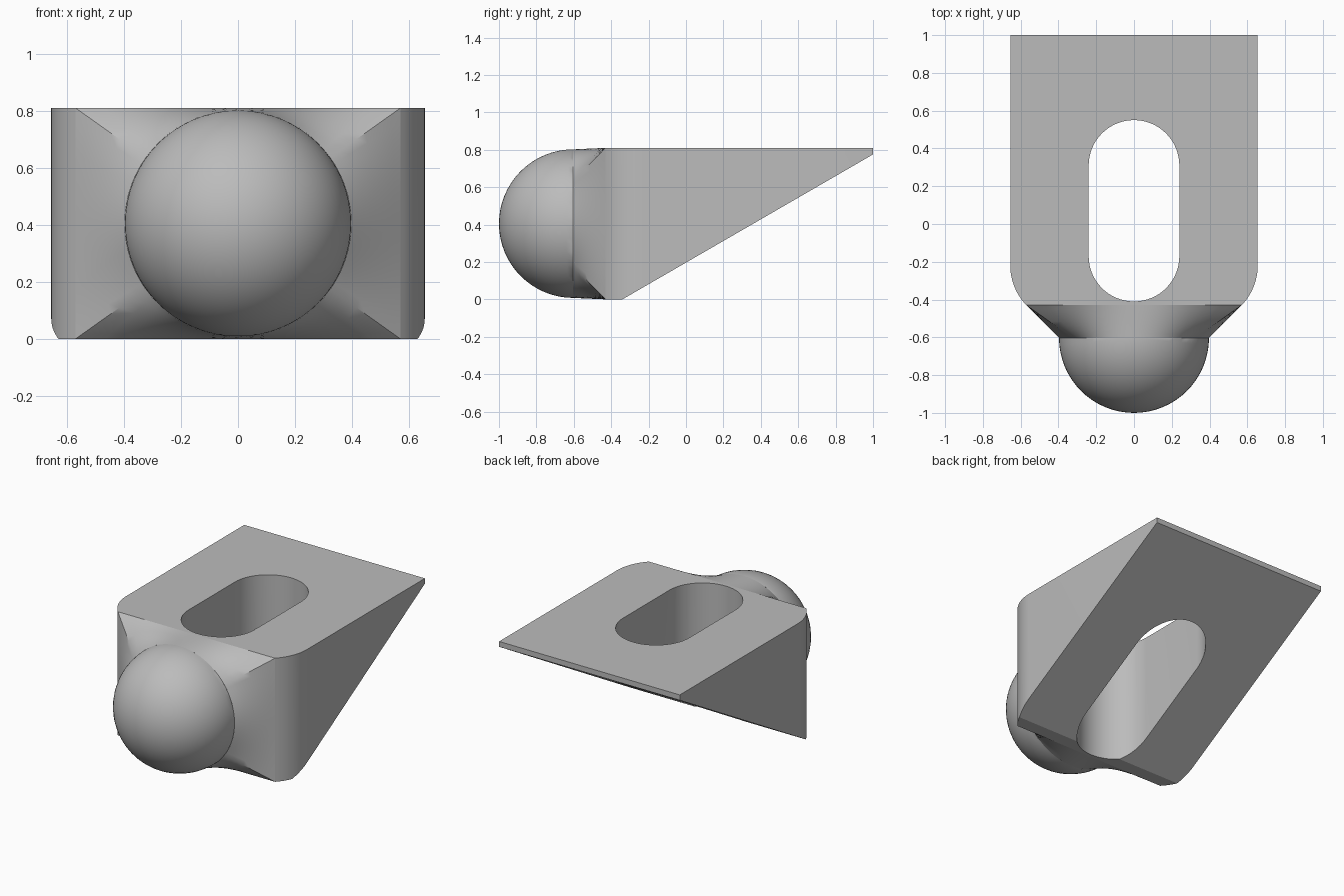
import bpy, bmesh
from math import sin, cos, tan, pi, radians, atan2
from mathutils import Vector

cube = bpy.data.objects.get("Cube")
if cube:
    bpy.data.objects.remove(cube, do_unlink=True)

HEIGHT, HALF_W = 0.81, 0.655
MID = HEIGHT / 2
FRONT, FRONT_HALF = -0.43, 0.57     # flat front of the wedge, where the neck starts
JOINT, BALL_R = -0.603, 0.397       # where neck meets ball

grey = bpy.data.materials.new("plain grey")
grey.use_nodes = True
grey.diffuse_color = (0.5, 0.5, 0.5, 1)
grey.node_tree.nodes["Principled BSDF"].inputs["Base Color"].default_value = (0.5, 0.5, 0.5, 1)


def make_object(name, bm, angle=30):
    bmesh.ops.recalc_face_normals(bm, faces=bm.faces)
    mesh = bpy.data.meshes.new(name)
    bm.to_mesh(mesh)
    bm.free()
    mesh.materials.append(grey)
    obj = bpy.data.objects.new(name, mesh)
    bpy.context.collection.objects.link(obj)
    bpy.ops.object.select_all(action='DESELECT')
    obj.select_set(True)
    bpy.context.view_layer.objects.active = obj
    bpy.ops.object.shade_smooth_by_angle(angle=radians(angle))
    return obj


def prism(outline, z0, z1):
    bm = bmesh.new()
    face = bm.faces.new([bm.verts.new((x, y, z0)) for x, y in outline])
    top = bmesh.ops.extrude_face_region(bm, geom=[face])["geom"]
    bmesh.ops.translate(bm, vec=(0, 0, z1 - z0),
                        verts=[v for v in top if isinstance(v, bmesh.types.BMVert)])
    bmesh.ops.recalc_face_normals(bm, faces=bm.faces)
    return bm


# Wedge body: rounded front cheeks, sloping underside
R, SWEEP, STEPS = 0.303, radians(44), 12
cheek = [(HALF_W - R + R * cos(SWEEP * i / STEPS), FRONT + R * sin(SWEEP) - R * sin(SWEEP * i / STEPS))
         for i in range(STEPS + 1)]
outline = [(HALF_W, 1)] + cheek + [(-x, y) for x, y in reversed(cheek)] + [(-HALF_W, 1)]
bm = prism(outline, 0, HEIGHT)
cut = bmesh.ops.bisect_plane(bm, geom=bm.verts[:] + bm.edges[:] + bm.faces[:],
                             plane_co=(0, -0.34, 0), plane_no=Vector((0, 0.775, -1.34)),
                             clear_outer=True)
bmesh.ops.holes_fill(bm, edges=[e for e in bm.edges if e.is_boundary])
body = make_object("wedge_body", bm)

# Long slot through the body
SLOT_R, SLOT_FRONT, SLOT_BACK = 0.24, -0.17, 0.31
arc = [pi * i / 32 for i in range(33)]
slot = [(SLOT_R * cos(a), SLOT_BACK + SLOT_R * sin(a)) for a in arc]
slot += [(-SLOT_R * cos(a), SLOT_FRONT - SLOT_R * sin(a)) for a in arc]
cutter = make_object("slot_cutter", prism(slot, -0.2, 1))
cutter.hide_render = True
cutter.hide_set(True)
cutter.display_type = 'WIRE'
mod = body.modifiers.new("slot", 'BOOLEAN')
mod.operation = 'DIFFERENCE'
mod.solver = 'EXACT'
mod.object = cutter
bpy.context.view_layer.objects.active = body
bpy.ops.object.modifier_apply(modifier="slot")
bpy.data.objects.remove(cutter, do_unlink=True)
bpy.ops.object.select_all(action='DESELECT')
body.select_set(True)
bpy.ops.object.shade_smooth_by_angle(angle=radians(25))

# Neck: blends the rectangular front into the round ball joint
corner = atan2(MID, FRONT_HALF)
stops = [-corner, corner, pi - corner, pi + corner, 2 * pi - corner]
angles = [a + (b - a) * i / 20 for a, b in zip(stops, stops[1:]) for i in range(20)]
bm = bmesh.new()
rings = []
for k in range(9):
    t = k / 8
    ring = []
    for a in angles:
        c, s = cos(a), sin(a)
        reach = min(FRONT_HALF / max(abs(c), 1e-6), MID / max(abs(s), 1e-6))
        r = reach + (BALL_R - reach) * t
        ring.append(bm.verts.new((r * c, FRONT + (JOINT - FRONT) * t, MID + r * s)))
    rings.append(ring)
for near, far in zip(rings, rings[1:]):
    for i in range(len(angles)):
        j = (i + 1) % len(angles)
        bm.faces.new((near[i], near[j], far[j], far[i]))
make_object("neck", bm)

# Ball nose: front half of a sphere
bm = bmesh.new()
bmesh.ops.create_uvsphere(bm, u_segments=64, v_segments=32, radius=BALL_R)
bmesh.ops.translate(bm, vec=(0, JOINT, MID), verts=bm.verts)
bmesh.ops.bisect_plane(bm, geom=bm.verts[:] + bm.edges[:] + bm.faces[:],
                       plane_co=(0, JOINT, MID), plane_no=(0, 1, 0), clear_outer=True)
make_object("ball_nose", bm)
